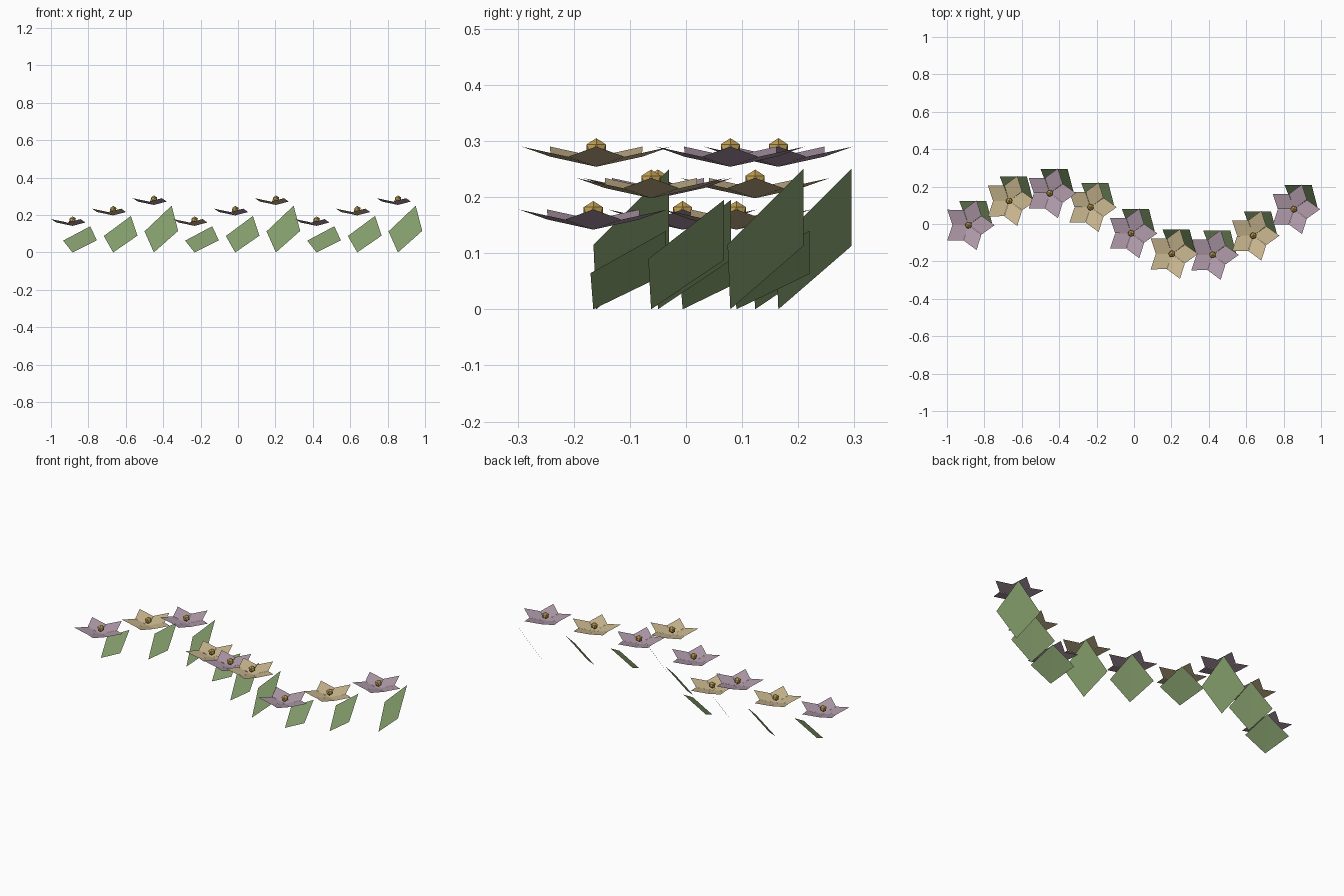
import bpy, math

if "Cube" in bpy.data.objects:
    bpy.data.objects.remove(bpy.data.objects["Cube"])

def mat(name, rgb):
    m = bpy.data.materials.new(name)
    lin = [((c / 255 + 0.055) / 1.055) ** 2.4 for c in rgb]
    m.diffuse_color = (*lin, 1)
    m.use_nodes = True
    m.node_tree.nodes["Principled BSDF"].inputs["Base Color"].default_value = m.diffuse_color
    return m

MAUVE = mat("mauve petal", (176, 154, 170))
TAN = mat("tan petal", (202, 183, 143))
GREEN = mat("leaf green", (135, 160, 110))
GOLD = mat("gold centre", (196, 162, 84))

def mesh_obj(name, verts, faces, material, loc):
    me = bpy.data.meshes.new(name)
    me.from_pydata(verts, [], faces)
    me.materials.append(material)
    ob = bpy.data.objects.new(name, me)
    ob.location = loc
    bpy.context.collection.objects.link(ob)
    return ob

def petals(name, material, loc):
    # five folded kite petals, each creased along its middle
    verts, faces = [], []
    for k in range(5):
        a = math.tau * k / 5
        c, s = math.cos(a), math.sin(a)
        n = len(verts)
        for r, w, z in ((0, 0, 0), (0.07, -0.05, 0.018), (0.14, 0, 0.036), (0.07, 0.05, 0.018)):
            verts.append((r * c - w * s, r * s + w * c, z))
        faces += [(n, n + 1, n + 2), (n, n + 2, n + 3)]
    mesh_obj(name, verts, faces, material, loc)

def leaf(name, h, loc):
    # tilted diamond leaf, folded along its midrib
    verts = [(0, 0, 0), (0.13, -0.005, 0.46 * h), (0.095, 0.13, h), (-0.05, 0.13, 0.45 * h)]
    mesh_obj(name, verts, [(0, 1, 2), (0, 2, 3)], GREEN, loc)

# nine blossoms along a wavy line, at three repeating heights
for i in range(9):
    x = -0.885 + 0.2175 * i
    y = -0.006 + 0.172 * math.sin(0.85 * i)
    step = i % 3
    base = 0.142 + 0.056 * step
    petals(f"petals_{i}", MAUVE if i % 2 == 0 else TAN, (x, y, base))
    leaf(f"leaf_{i}", 0.14 + 0.055 * step, (x, y, 0))
    bpy.ops.mesh.primitive_ico_sphere_add(subdivisions=1, radius=0.02, location=(x, y, base + 0.031))
    ob = bpy.context.object
    ob.name = f"flower_centre_{i}"
    ob.data.materials.append(GOLD)
